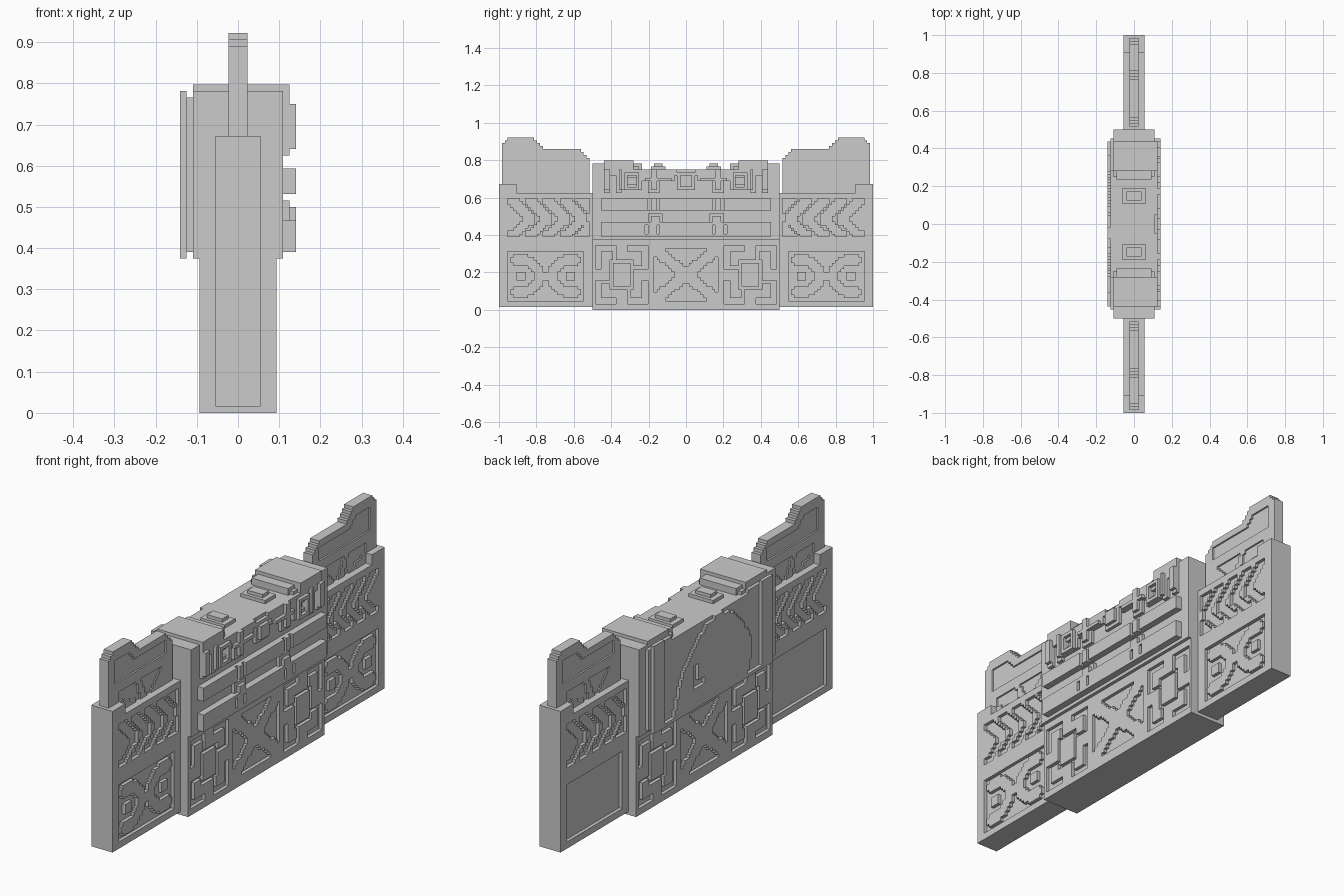
import bpy
import bmesh
from mathutils import Vector

cube = bpy.data.objects.get("Cube")
if cube:
    bpy.data.objects.remove(cube, do_unlink=True)

UNIT = 1 / 64  # every part sits on this block grid


# Cell sets in the (y, z) plane
def rect(y0, y1, z0, z1):
    return {(y, z) for y in range(y0, y1) for z in range(z0, z1)}


def ring(y0, y1, z0, z1, w):
    return rect(y0, y1, z0, z1) - rect(y0 + w, y1 - w, z0 + w, z1 - w)


def poly(points):
    ys, zs = zip(*points)
    cells = set()
    for y, z in rect(min(ys), max(ys), min(zs), max(zs)):
        py, pz, inside = y + 0.5, z + 0.5, False
        for (ay, az), (by, bz) in zip(points, points[1:] + points[:1]):
            if (az > pz) != (bz > pz) and py < ay + (pz - az) * (by - ay) / (bz - az):
                inside = not inside
        if inside:
            cells.add((y, z))
    return cells


def stroke(points, width):
    ys, zs = zip(*points)
    cells = set()
    for y, z in rect(min(ys) - width, max(ys) + width, min(zs) - width, max(zs) + width):
        p = Vector((y + 0.5, z + 0.5))
        for a, b in zip(points, points[1:]):
            a, b = Vector(a), Vector(b)
            t = max(0, min(1, (p - a).dot(b - a) / (b - a).length_squared))
            if (p - a - (b - a) * t).length <= width / 2:
                cells.add((y, z))
                break
    return cells


def flip(cells):
    return {(-y - 1, z) for y, z in cells}


def both(cells):
    return cells | flip(cells)


# Extrude a cell set along x
def layer(name, x0, x1, cells):
    x0, x1 = min(x0, x1), max(x0, x1)
    bm = bmesh.new()
    cache = {}

    def vert(x, y, z):
        key = (x, y, z)
        if key not in cache:
            cache[key] = bm.verts.new(Vector(key) * UNIT)
        return cache[key]

    for y, z in sorted(cells):
        loop = [(y, z), (y + 1, z), (y + 1, z + 1), (y, z + 1)]
        bm.faces.new([vert(x1, *c) for c in loop])
        bm.faces.new([vert(x0, *c) for c in reversed(loop)])
        sides = [(y, z - 1), (y + 1, z), (y, z + 1), (y - 1, z)]
        for i, neighbour in enumerate(sides):
            if neighbour not in cells:
                a, b = loop[i], loop[(i + 1) % 4]
                bm.faces.new([vert(x0, *a), vert(x0, *b), vert(x1, *b), vert(x1, *a)])
    mesh = bpy.data.meshes.new(name)
    bm.to_mesh(mesh)
    bm.free()
    obj = bpy.data.objects.new(name, mesh)
    bpy.context.collection.objects.link(obj)
    return obj


# Wing walls: chevrons above, bracket panel below
block = rect(32, 64, 1, 40) | rect(58, 64, 40, 43)
chevrons = set()
for k in range(4):
    y = 34 + 6 * k
    chevrons |= stroke([(y + 8, 38), (y + 1, 31), (y + 8, 25)], 3)
chevrons |= poly([(33, 38), (39, 38), (33, 32)]) | poly([(33, 25), (39, 25), (33, 31)])
chevrons &= rect(33, 63, 25, 38)
panel = rect(35, 61, 3, 20)
brackets = stroke([(37, 17), (42, 17), (46, 13), (46, 10), (42, 6), (37, 6)], 3)
brackets |= stroke([(59, 17), (54, 17), (50, 13), (50, 10), (54, 6), (59, 6)], 3)
brackets |= rect(38, 41, 10, 13) | rect(55, 58, 10, 13)
crest = poly([(33, 38), (33, 51), (36, 55), (49, 55), (53, 59), (61, 59), (63, 57), (63, 38)])
slot = poly([(36, 49), (36, 53), (50, 53), (54, 56), (60, 56), (60, 49)])
notch = poly([(38, 46), (48, 46), (45, 40), (43, 40)]) | poly([(50, 46), (58, 46), (58, 43), (48, 40)])
for end, turn in (("back", set), ("front", flip)):
    layer(end + "_wing_core", -2.5, 2.5, turn(block))
    layer(end + "_wing_right_face", -2.5, -3.5, turn(block - chevrons - panel))
    layer(end + "_wing_left_face", 2.5, 3.5, turn(block - chevrons - (panel - brackets)))
    layer(end + "_crest_core", -1, 1, turn(crest))
    for side, s in (("left", 1), ("right", -1)):
        layer(f"{end}_crest_{side}_face", s, s * 1.5, turn(crest - slot - notch))

# Central base: crossed panel between two knot panels
base = rect(-32, 32, 0, 24)
cross = rect(-11, 11, 3, 21)
cross -= stroke([(-11, 3), (11, 21)], 4) | stroke([(-11, 21), (11, 3)], 4)
knot = ring(13, 31, 2, 22, 2) - rect(20, 24, 2, 22) - rect(13, 31, 10, 14)
knot |= ring(18, 26, 7, 17, 1)
knot |= rect(19, 20, 2, 7) | rect(24, 25, 17, 22) | rect(13, 18, 14, 15) | rect(26, 31, 9, 10)
layer("base_core", -5, 5, base)
for side, s in (("left", 1), ("right", -1)):
    layer(f"base_{side}_face", s * 5, s * 6, base - cross - both(knot))

# Upper body and its stepped roof
body = rect(-32, 32, 24, 48) | both(rect(16, 32, 48, 49) | rect(28, 32, 49, 50))
layer("upper_body", -7, 7, body)
layer("roof_shoulder", -7, 8, both(rect(18, 28, 48, 51)))
layer("roof_step", -6, 6, both(rect(15, 18, 48, 50)))
layer("roof_bump", -4, 4, both(rect(7, 12, 48, 49)))
layer("roof_cap", -2.5, 2.5, both(rect(8, 11, 49, 50)))

# Left side: rails with posts
trim = rect(-29, 29, 25, 30) | rect(-29, 29, 34, 38)
layer("rail_backing", 7, 8, trim | both(rect(8, 13, 30, 33)))
gaps = both(rect(9, 10, 34, 38) | rect(12, 13, 34, 38))
layer("upper_rail", 8, 9, rect(-29, 29, 34, 38) - gaps)
lower_gaps = both(rect(13, 14, 26, 29) | rect(9, 10, 26, 29))
layer("lower_rail", 8, 9, rect(-29, 29, 25, 30) - lower_gaps)
layer("rail_post", 8, 9, both(rect(9, 12, 30, 32)))

# Left side: block tracery below the roof
bars = rect(22, 24, 40, 51) | rect(26, 28, 40, 50)
tracery = bars | ring(15, 22, 41, 47, 2) | rect(9, 13, 40, 48)
tracery |= rect(4, 15, 44, 46) | rect(0, 3, 41, 47)
layer("tracery_backing", 7, 8, both(tracery | rect(3, 28, 46, 48)))
front_tracery = rect(22, 23, 41, 48) | rect(26, 28, 41, 48) | ring(16, 21, 41, 47, 1)
front_tracery |= rect(10, 12, 41, 48) | rect(5, 14, 44, 45) | rect(0, 2, 42, 46)
layer("tracery_front", 8, 9, both(front_tracery))

# Right side: framed panel with a stepped relief
layer("panel_back", -7, -8, rect(-29, 29, 25, 48) | both(rect(18, 29, 48, 49)))
layer("panel_pillar", -8, -9, both(rect(23, 28, 24, 50)))
layer("panel_sill", -8, -9, rect(-23, 23, 24, 25))
relief = poly([(18, 25), (16, 32), (13, 38), (8, 43), (2, 47), (-4, 48), (-9, 46),
               (-15, 40), (-18, 35), (-18, 30), (-16, 25)])
mark = stroke([(8, 36), (8, 31), (5, 31)], 2)
layer("panel_relief", -8, -9, relief - mark)
